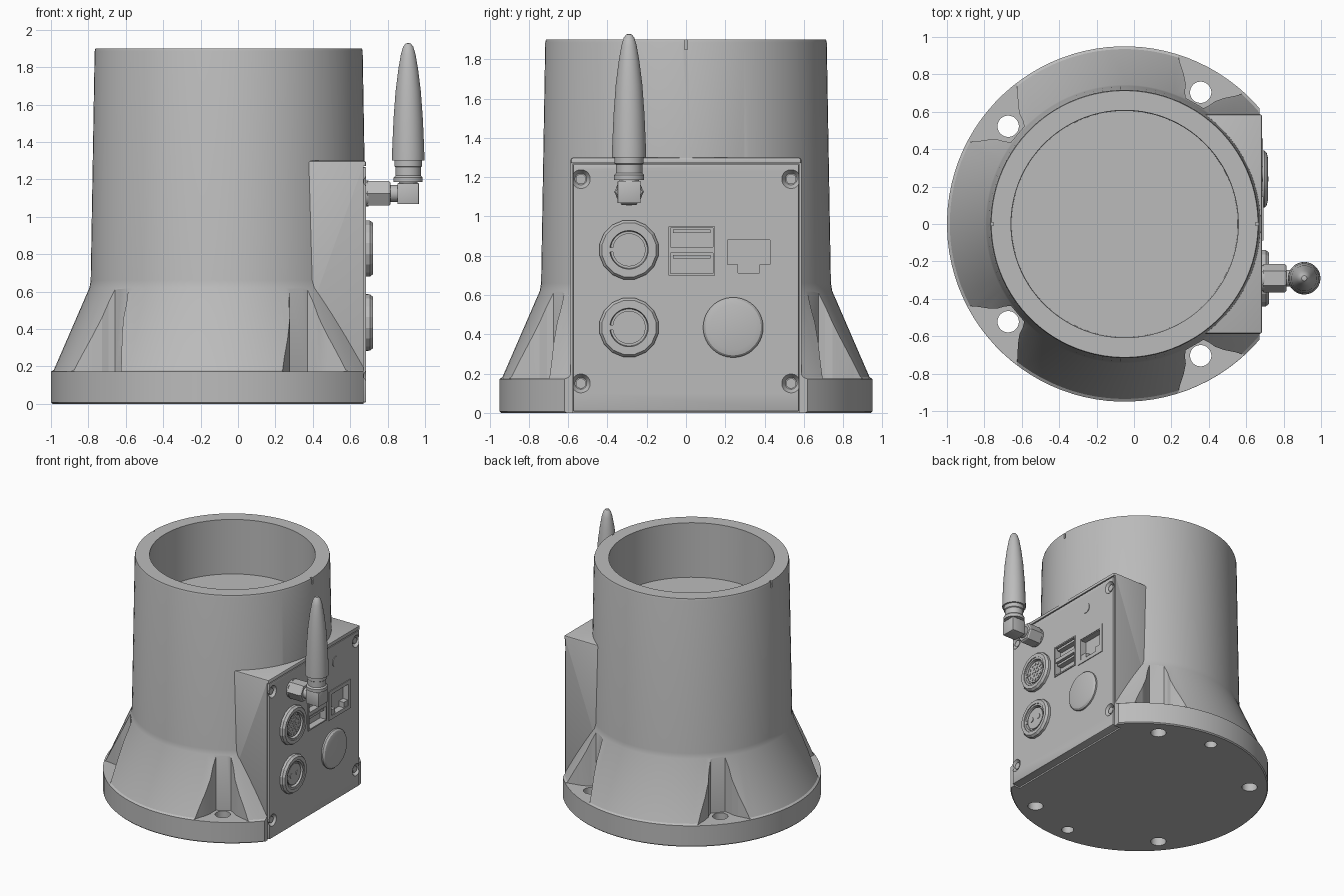
import bpy, bmesh
from math import sin, cos, pi, radians
from mathutils import Matrix, Vector

cube = bpy.data.objects.get("Cube")
if cube:
    bpy.data.objects.remove(cube, do_unlink=True)

grey = bpy.data.materials.new("plain grey")
grey.use_nodes = True
grey.diffuse_color = (0.5, 0.5, 0.5, 1)
grey.node_tree.nodes["Principled BSDF"].inputs["Base Color"].default_value = (0.5, 0.5, 0.5, 1)

CX = -0.05       # axis of the round body
FACE = 0.685     # outer surface of the connector panel
UP = Matrix.Identity(4)
OUT = Matrix.Rotation(pi / 2, 4, 'Y')


def finish(name, bm, smooth=True):
    bmesh.ops.recalc_face_normals(bm, faces=bm.faces)
    mesh = bpy.data.meshes.new(name)
    bm.to_mesh(mesh)
    bm.free()
    mesh.materials.append(grey)
    ob = bpy.data.objects.new(name, mesh)
    bpy.context.collection.objects.link(ob)
    if smooth:
        shade(ob)
    return ob


def activate(ob):
    bpy.ops.object.select_all(action='DESELECT')
    ob.select_set(True)
    bpy.context.view_layer.objects.active = ob


def shade(ob):
    activate(ob)
    bpy.ops.object.shade_smooth_by_angle(angle=radians(28))


def lathe(name, profile, loc, rot=UP, segs=32, smooth=True):
    """Revolve (radius, height) points; both ends close on the axis."""
    bm = bmesh.new()
    rings = []
    for r, h in profile:
        n = segs if r > 0 else 1
        rings.append([bm.verts.new((r * cos(2 * pi * (i + .5) / segs),
                                    r * sin(2 * pi * (i + .5) / segs), h)) for i in range(n)])
    for a, b in zip(rings, rings[1:]):
        for i in range(segs):
            j = (i + 1) % segs
            quad = [a[i % len(a)], a[j % len(a)], b[j % len(b)], b[i % len(b)]]
            bm.faces.new(list(dict.fromkeys(quad)))
    bm.transform(Matrix.Translation(loc) @ rot)
    return finish(name, bm, smooth)


def rod(name, r, h0, h1, loc, rot=UP, segs=32, smooth=True):
    return lathe(name, [(0, h0), (r, h0), (r, h1), (0, h1)], loc, rot, segs, smooth)


def box(name, x, y, z, bevel=0):
    bm = bmesh.new()
    bmesh.ops.create_cube(bm, size=1)
    for v in bm.verts:
        v.co = Vector([(a + b) / 2 + c * (b - a) for (a, b), c in zip((x, y, z), v.co)])
    if bevel:
        bmesh.ops.bevel(bm, geom=bm.edges[:], offset=bevel, segments=2, affect='EDGES', profile=.5)
    return finish(name, bm, bevel > 0)


def prism(name, points, z0, z1, mat):
    bm = bmesh.new()
    face = bm.faces.new([bm.verts.new((p[0], p[1], z0)) for p in points])
    top = bmesh.ops.extrude_face_region(bm, geom=[face])["geom"]
    for v in top:
        if isinstance(v, bmesh.types.BMVert):
            v.co.z = z1
    bm.transform(mat)
    return finish(name, bm, False)


def cut(target, cutters, keep=False):
    for c in cutters:
        mod = target.modifiers.new("cut", 'BOOLEAN')
        mod.operation, mod.solver, mod.object = 'DIFFERENCE', 'EXACT', c
        activate(target)
        bpy.ops.object.modifier_apply(modifier=mod.name)
        if not keep:
            bpy.data.objects.remove(c, do_unlink=True)
    shade(target)


# Round body: flange, cone, slightly tapered sleeve and open cup
body = lathe("round_body", [(0, 0), (.942, 0), (.95, .008), (.95, .172), (.935, .182), (.745, .62),
                            (.738, .66), (.717, 1.885), (.713, 1.9), (.608, 1.9), (.605, 1.46),
                            (0, 1.46)], (CX, 0, 0), segs=96)

# Flared bolt pockets, bolt holes, small dowel holes and rim notches
half = [(.747, .055), (.775, .075), (.81, .09), (.85, .125), (.89, .17), (.93, .21), (1.0, .235)]
outline = half + [(s, -t) for s, t in reversed(half)]
cutters = []
for deg in (60, 140, 220, 300):
    turn = Matrix.Translation((CX, 0, 0)) @ Matrix.Rotation(radians(deg), 4, 'Z')
    cutters.append(prism("pocket_cutter", outline, .174, .75, turn))
    cutters.append(rod("hole_cutter", .057, -.1, .3, turn @ Vector((.813, 0, 0))))
for side in (-1, 1):
    cutters.append(rod("dowel_cutter", .045, -.1, .1, (CX, side * .82, 0)))
    cutters.append(box("notch_cutter", sorted((CX + side * .70, CX + side * .8)),
                       (-.008, .008), (1.85, 2)))
cut(body, cutters)

# Housing behind the connector panel, both trimmed to seat the panel
housing = box("panel_housing", (.2, FACE), (-.587, .587), (.001, 1.3), .012)
trims = [box("trim_cutter", (.67, 1.2), (-1.2, 1.2), (-.1, 1.272)),
         box("seat_cutter", (.615, 1.2), (-.577, .577), (-.1, 1.268))]
cut(housing, trims, keep=True)
cut(body, trims)

# Connector panel with sockets and screw holes
panel = box("connector_panel", (.616, FACE), (-.575, .575), (.008, 1.265), .004)
holes = []
screws = [(y, z) for y in (-.535, .535) for z in (.15, 1.19)]
for y, z in screws:
    holes.append(lathe("screw_cutter", [(0, -.03), (.03, -.03), (.048, 0), (.048, .1), (0, .1)],
                       (FACE, y, z), OUT, 24))
for z0, z1 in ((.71, .815), (.845, .94)):
    holes.append(box("usb_cutter", (.64, 1), (-.078, .138), (z0, z1)))
holes.append(box("network_cutter", (.64, 1), (.21, .43), (.755, .88)))
holes.append(box("network_key_cutter", (.64, 1), (.265, .375), (.712, .76)))
cut(panel, holes)
for y, z in screws:
    rod("screw_head", .026, -.034, -.012, (FACE, y, z), OUT, 16)


# Raised rims and tongues of the rectangular sockets
def frame(name, y, z, t, height):
    (y0, y1), (z0, z1) = y, z
    x = (FACE - .02, FACE + height)
    for a, b in (((y0, y0 + t), z), ((y1 - t, y1), z),
                 ((y0 + t, y1 - t), (z0, z0 + t)), ((y0 + t, y1 - t), (z1 - t, z1))):
        box(name, x, a, b)


frame("usb_rim", (-.088, .148), (.7, .95), .01, .008)
box("usb_divider", (.65, FACE + .006), (-.078, .138), (.815, .845))
for z in (.785, .915):
    box("usb_tongue", (.64, FACE - .004), (-.065, .125), (z, z + .018))
frame("network_rim", (.178, .458), (.682, .915), .03, .006)

# Round sockets with faceted nuts and pins
for z in (.83, .435):
    spot = (FACE, -.29, z)
    lathe("socket_nut", [(0, -.01), (.153, -.01), (.153, .02), (.14, .037), (.113, .037),
                         (.113, .004), (0, .004)], spot, OUT, 16, False)
    lathe("socket_ring", [(0, 0), (.114, 0), (.114, .03), (.098, .03), (.094, .006), (0, .006)],
          spot, OUT, 48)
    rod("socket_core", .084, 0, .022, spot, OUT, 40)
    if z > .6:
        pins = [(0, 0, .011)]
        for count, ring in ((6, .032), (12, .064)):
            pins += [(ring * cos(2 * pi * k / count), ring * sin(2 * pi * k / count), .011)
                     for k in range(count)]
    else:
        pins = [(-.038, 0, .019), (.038, 0, .019)]
    for dy, dz, r in pins:
        rod("socket_pin", r, .01, .027, (FACE, -.29 + dy, z + dz), OUT, 12)
    box("socket_key", (FACE, FACE + .026), (-.4, -.37), (z - .012, z + .012))

# Domed cap and indicator light
lathe("domed_cap", [(0, -.01), (.153, -.01), (.153, .012), (.142, .024), (.115, .031), (0, .033)],
      (FACE, .24, .435), OUT, 48)
rod("indicator_light", .04, -.01, .005, (FACE, .268, 1.13), OUT, 24)

# Antenna: threaded nut, elbow, collar and bullet-shaped mast
AY, AX, AZ = -.29, .91, 1.125
rod("antenna_washer", .07, 0, .012, (FACE, AY, AZ), OUT, 24)
lathe("antenna_nut", [(0, 0), (.068, 0), (.076, .01), (.076, .12), (.068, .13), (0, .13)],
      (FACE, AY, AZ), OUT, 6, False)
rod("antenna_neck", .045, .12, .18, (FACE, AY, AZ), OUT, 24)
box("antenna_elbow", (.853, .967), (AY - .058, AY + .058), (1.068, 1.18), .003)
lathe("antenna_collar", [(0, 1.17), (.05, 1.17), (.05, 1.185), (.078, 1.185), (.078, 1.21), (.068, 1.22),
                         (.068, 1.265), (.074, 1.27), (.074, 1.31), (0, 1.31)], (AX, AY, 0), UP, 24)
lathe("antenna_mast", [(0, 1.3), (.087, 1.3), (.086, 1.36), (.079, 1.52), (.068, 1.67), (.053, 1.79),
                       (.039, 1.87), (.027, 1.91), (.014, 1.926), (0, 1.93)], (AX, AY, 0), UP, 32)
